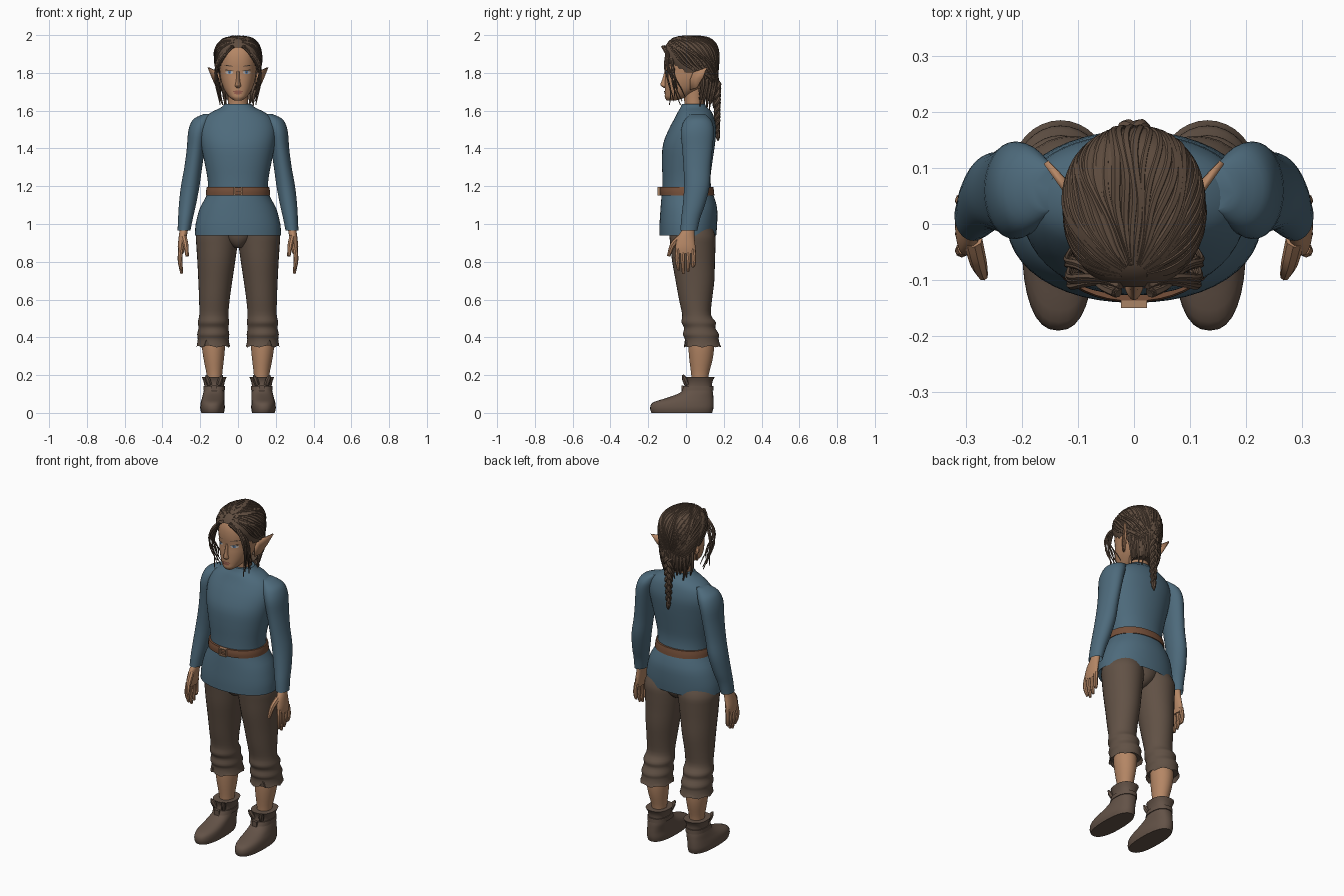
import bpy, bmesh, math, random
from mathutils import Vector
from mathutils.bvhtree import BVHTree

random.seed(4)
if "Cube" in bpy.data.objects:
    bpy.data.objects.remove(bpy.data.objects["Cube"])
parts = []


def material(name, r, g, b):
    m = bpy.data.materials.new(name)
    m.use_nodes = True
    m.diffuse_color = (r, g, b, 1)
    bsdf = next(n for n in m.node_tree.nodes if n.type == 'BSDF_PRINCIPLED')
    bsdf.inputs["Base Color"].default_value = (r, g, b, 1)
    return m


wool = material("blue wool", .075, .145, .2)
cloth = material("brown cloth", .12, .083, .06)
suede = material("boot suede", .125, .085, .063)
skin = material("warm skin", .46, .24, .13)
locks = material("brown hair", .115, .074, .05)
leather = material("belt leather", .18, .08, .042)
brass = material("dull brass", .4, .23, .13)
white = material("eye white", .5, .45, .42)
blue = material("eye blue", .1, .22, .42)
rose = material("lip rose", .3, .11, .075)


def make(name, bm, mat, mirror=False, fix=True):
    if fix:
        bmesh.ops.recalc_face_normals(bm, faces=bm.faces)
    me = bpy.data.meshes.new(name)
    bm.to_mesh(me)
    bm.free()
    me.materials.append(mat)
    ob = bpy.data.objects.new(name, me)
    bpy.context.scene.collection.objects.link(ob)
    if mirror:
        ob.modifiers.new("Mirror", 'MIRROR').use_mirror_merge = False
    parts.append(ob)
    return ob


def smooth(pts, k=3):
    """Points on a smooth curve through the given tuples."""
    out, last = [], len(pts) - 1
    for i in range(last):
        quad = zip(pts[max(i - 1, 0)], pts[i], pts[i + 1], pts[min(i + 2, last)])
        quad = list(quad)
        for j in range(k):
            t = j / k
            out.append([b + .5 * t * (c - a + t * (2*a - 5*b + 4*c - d + t * (3*b - a - 3*c + d)))
                        for a, b, c, d in quad])
    return out + [list(pts[last])]


def skin_rings(bm, rings):
    for lo, hi in zip(rings, rings[1:]):
        for i in range(len(lo)):
            bm.faces.new((lo[i - 1], lo[i], hi[i], hi[i - 1]))
    bm.faces.new(rings[0])
    bm.faces.new(rings[-1])


def loft(name, mat, rings, power=2.0, n=32, lip=0, mirror=False):
    """Stack of oval rings (z, centre x, half width, front y, back y), lowest first."""
    rows = smooth(rings)
    if lip:
        z, cx, rx, y0, y1 = rows[0]
        rows.insert(0, [z + lip, cx, rx * .9, y0 + .01, y1 - .01])
    bm, made = bmesh.new(), []
    for z, cx, rx, y0, y1 in rows:
        ring = []
        for i in range(n):
            a = math.tau * i / n
            c, s = math.cos(a), math.sin(a)
            x = math.copysign(abs(c) ** (2 / power), c)
            y = math.copysign(abs(s) ** (2 / power), s)
            ring.append(bm.verts.new((cx + rx * x, (y0 + y1) / 2 + (y1 - y0) / 2 * y, z)))
        made.append(ring)
    skin_rings(bm, made)
    return make(name, bm, mat, mirror)


def tubes(name, mat, strands, n=7, mirror=False):
    """Round strands through points (x, y, z, radius)."""
    bm = bmesh.new()
    for strand in strands:
        pts = smooth(strand)
        pos = [Vector(p[:3]) for p in pts]
        side, made = None, []
        for i, p in enumerate(pos):
            t = (pos[min(i + 1, len(pos) - 1)] - pos[max(i - 1, 0)]).normalized()
            side = t.orthogonal() if side is None else side - t * side.dot(t)
            side.normalize()
            up = t.cross(side)
            made.append([bm.verts.new(p + pts[i][3] * (side * math.cos(a) + up * math.sin(a)))
                         for a in (math.tau * j / n for j in range(n))])
        skin_rings(bm, made)
    return make(name, mat=mat, bm=bm, mirror=mirror)


def box(name, mat, centre, size, mirror=False):
    bm = bmesh.new()
    bmesh.ops.create_cube(bm, size=1)
    for v in bm.verts:
        v.co = Vector(centre) + Vector(a * b for a, b in zip(v.co, size))
    return make(name, bm, mat, mirror)


def tree(ob):
    return BVHTree.FromPolygons([v.co for v in ob.data.vertices],
                                [p.vertices[:] for p in ob.data.polygons])


# Tunic, sleeves, belt
loft("tunic", wool, [
    (.94, 0, .228, -.14, .16), (1, 0, .224, -.14, .165), (1.08, 0, .203, -.135, .165),
    (1.14, 0, .172, -.13, .15), (1.18, 0, .158, -.125, .135), (1.25, 0, .163, -.125, .13),
    (1.33, 0, .178, -.127, .14), (1.42, 0, .195, -.122, .153), (1.5, 0, .202, -.092, .16),
    (1.56, 0, .18, -.06, .15), (1.595, 0, .135, -.042, .135), (1.615, 0, .093, -.03, .115),
    (1.635, 0, .07, -.022, .1)], power=2.15, n=48, lip=.03)
loft("sleeve", wool, [
    (.965, .286, .034, -.03, .06), (1.03, .278, .039, -.025, .075), (1.1, .268, .045, -.017, .1),
    (1.2, .253, .049, -.01, .125), (1.3, .237, .047, -.013, .13), (1.4, .223, .048, -.02, .14),
    (1.48, .212, .053, -.027, .147), (1.53, .198, .054, -.018, .142), (1.56, .182, .048, 0, .125),
    (1.583, .15, .03, .025, .1)], lip=.03, mirror=True)
loft("belt", leather, [(1.152, 0, .17, -.138, .15), (1.175, 0, .169, -.14, .148),
                       (1.196, 0, .165, -.137, .144)], power=2.15, n=48)
for s in (-1, 1):
    box("buckle_side", brass, (s * .02, -.143, 1.174), (.006, .014, .044))
    box("buckle_bar", brass, (0, -.143, 1.174 + s * .02), (.044, .014, .006))
box("buckle_prong", brass, (.005, -.143, 1.174), (.03, .01, .004))

# Trousers with ragged cuffs
leg = loft("trouser_leg", cloth, [
    (.345, .131, .089, -.012, .185), (.39, .131, .082, -.006, .173), (.415, .131, .085, -.016, .175),
    (.45, .13, .079, -.01, .155), (.48, .13, .083, -.024, .158), (.52, .128, .077, -.02, .132),
    (.6, .125, .081, -.037, .138), (.7, .12, .09, -.055, .15), (.8, .115, .1, -.073, .153),
    (.88, .112, .108, -.082, .156), (.94, .11, .112, -.088, .155), (1, .1, .1, -.09, .13)],
    lip=.03, mirror=True)
for v in leg.data.vertices:
    if v.co.z < .35:
        a = math.atan2(v.co.y - .086, v.co.x - .131)
        v.co.z += .01 * abs(math.sin(3.5 * a))
        if v.co.y < .08 and abs(v.co.x - .17) < .009:
            v.co.z += .035
loft("trouser_seat", cloth, [(.872, 0, .02, -.04, .07), (.89, 0, .05, -.062, .11),
                             (.93, 0, .1, -.082, .135), (1, 0, .15, -.09, .14)])

# Shins, boots
loft("shin", skin, [(.13, .125, .038, .03, .115), (.2, .125, .041, .028, .12),
                    (.28, .128, .053, .018, .14), (.35, .13, .061, .013, .148),
                    (.43, .13, .06, .015, .14)], mirror=True)
loft("boot", suede, [
    (0, .134, .06, -.183, .138), (.025, .135, .065, -.19, .145), (.055, .134, .063, -.175, .146),
    (.08, .131, .059, -.1, .145), (.105, .128, .056, -.035, .143), (.135, .126, .052, -.005, .138),
    (.165, .126, .056, 0, .14), (.19, .126, .066, -.008, .152)], power=2.4, mirror=True)
loft("boot_strap", suede, [(.118, .126, .058, -.022, .146), (.142, .126, .057, -.012, .145)],
     power=2.4, mirror=True)
box("boot_buckle", suede, (.126, -.018, .13), (.03, .012, .03), mirror=True)
tubes("boot_flap", suede, [[(.126 + s * .025, .005, .15, .014), (.126 + s * .035, -.008, .18, .014),
                            (.126 + s * .042, -.016, .2, .005)] for s in (-1, 1)], mirror=True)

# Hands
loft("palm", skin, [(.845, .302, .014, -.055, .052), (.88, .3, .019, -.056, .05),
                    (.93, .293, .021, -.045, .045), (.97, .287, .022, -.02, .045),
                    (1, .285, .022, -.012, .045)], n=20, mirror=True)
fingers = []
for i, tip in enumerate((.775, .748, .737, .755)):
    y = .038 - i * .027
    fingers.append([(.302, y, .87, .013), (.307, y * 1.1, .82, .0125),
                    (.304, y, .782, .011), (.298, y * .9, tip, .007)])
fingers.append([(.287, -.03, .93, .017), (.277, -.07, .89, .015), (.269, -.092, .83, .009)])
tubes("fingers", skin, fingers, n=8, mirror=True)

# Neck, head, nose, ears
loft("neck", skin, [(1.58, 0, .06, -.01, .1), (1.64, 0, .053, -.008, .092),
                    (1.72, 0, .055, -.02, .1)])
head = loft("head", skin, [
    (1.655, 0, .022, -.103, -.05), (1.67, 0, .044, -.112, 0), (1.69, 0, .06, -.112, .04),
    (1.72, 0, .077, -.112, .09), (1.76, 0, .09, -.111, .13), (1.8, 0, .096, -.108, .145),
    (1.85, 0, .1, -.112, .155), (1.9, 0, .098, -.107, .15), (1.94, 0, .083, -.088, .13),
    (1.97, 0, .05, -.05, .1)], power=2.35, n=40)
loft("nose", skin, [(1.72, 0, .009, -.116, -.08), (1.73, 0, .017, -.13, -.08),
                    (1.74, 0, .014, -.136, -.08), (1.765, 0, .01, -.126, -.08),
                    (1.81, 0, .009, -.113, -.08)], n=16)
bm = bmesh.new()
rim = [bm.verts.new(p) for p in ((.088, .025, 1.71), (.094, .022, 1.765), (.102, .04, 1.805),
                                 (.153, .113, 1.83), (.132, .092, 1.775), (.108, .06, 1.72))]
dip = bm.verts.new((.098, .055, 1.77))
for i in range(len(rim)):
    bm.faces.new((rim[i - 1], rim[i], dip))
make("ear", bm, skin, True).modifiers.new("Thickness", 'SOLIDIFY').thickness = .01

# Painted face plates laid on the head surface
face = tree(head)


def plate(name, mat, x, z, w, h, lift, tilt=0, mirror=True):
    bm = bmesh.new()

    def on_face(u, v):
        hit = face.ray_cast(Vector((x + u, -1, z + v + tilt * u)), Vector((0, 1, 0)))[0]
        return bm.verts.new(hit - Vector((0, lift, 0)))
    mid = on_face(0, 0)
    ring = [on_face(w * math.cos(a), h * math.sin(a)) for a in (math.tau * i / 18 for i in range(18))]
    for i in range(len(ring)):
        bm.faces.new((mid, ring[i - 1], ring[i]))
    make(name, bm, mat, mirror, fix=False)


plate("eye", white, .046, 1.803, .021, .009, .002)
plate("iris", blue, .045, 1.803, .009, .0085, .004)
plate("pupil", locks, .045, 1.803, .004, .004, .0055)
plate("upper_lash", locks, .047, 1.813, .023, .003, .005, .1)
plate("eyebrow", locks, .05, 1.838, .025, .003, .003, .15)
plate("upper_lip", rose, 0, 1.701, .028, .005, .004, mirror=False)
plate("lower_lip", rose, 0, 1.692, .022, .006, .005, mirror=False)

# Hair cap, opened around the face and ears
cap = loft("hair_cap", locks, [
    (1.66, 0, .065, .03, .13), (1.7, 0, .082, 0, .152), (1.76, 0, .103, -.03, .165),
    (1.82, 0, .117, -.08, .17), (1.87, 0, .124, -.113, .173), (1.92, 0, .121, -.117, .17),
    (1.96, 0, .102, -.098, .152), (1.983, 0, .072, -.07, .12), (1.993, 0, .03, -.03, .07)],
    power=2.15, n=64)
shell = tree(cap)
bm = bmesh.new()
bm.from_mesh(cap.data)
gone = []
for f in bm.faces:
    c = f.calc_center_median()
    if (c.y < .03 and c.z < 1.94 - 12 * c.x ** 2) or (c.y < .07 and c.z < 1.8):
        gone.append(f)
bmesh.ops.delete(bm, geom=gone, context='FACES')
bm.to_mesh(cap.data)
bm.free()

# Combed strands from the parting to the nape
core = Vector((0, .03, 1.86))
front, top, side = Vector((0, -.75, .66)), Vector((0, .66, .75)), Vector((1, 0, 0))
strands = []
for i in range(36):
    phi = math.radians(-105 + 6 * i)
    thick, strand = random.uniform(.006, .0095), []
    for j in range(13):
        th = math.radians(8 + 13 * j)
        sway = phi + .05 * math.sin(j * .9 + i)
        d = front * math.cos(th) + (top * math.cos(sway) + side * math.sin(sway)) * math.sin(th)
        p = shell.ray_cast(core, d)[0] - d * .003
        strand.append((*p, thick * (.6 + .4 * math.sin(th))))
    strands.append(strand)
tubes("combed_hair", locks, strands, n=6)

# Wavy locks framing the face
framing = []
for i in range(7):
    w, lock = random.uniform(0, 6), []
    for j in range(9):
        t = j / 8
        x = .03 + .085 * math.sin(min(1, t * 1.7) * 1.57) - .022 * max(0, t - .6) * 2
        y = -.115 + .012 * i * t + .03 * t
        lock.append((x + .007 * math.sin(7 * t + w), y + .009 * math.cos(9 * t + w),
                     1.94 - (.31 - .02 * (i % 4)) * t ** 1.2, .0075 * (1.1 - t * .8)))
    framing.append(lock)
tubes("framing_locks", locks, framing, n=6, mirror=True)

# Loose strands over the nape
nape = []
for i in range(15):
    u = -1 + i / 7
    x, y, end = .1 * u, .16 - .075 * u * u, random.uniform(1.6, 1.67)
    nape.append([(x, y, 1.8, .01), (x * 1.03, y + .005, 1.74, .011),
                 (x * .9 + random.uniform(-.01, .01), y - .005, 1.68, .009),
                 (x * .8, y - .012, end, .003)])
tubes("nape_strands", locks, nape, n=6)

# Braid
braid = []
for k in range(3):
    plait = []
    for j in range(25):
        t = j / 24
        a = t * 15 + k * math.tau / 3
        plait.append((.017 * (1 - .5 * t) * math.sin(a), .165 + .008 * math.sin(2 * a),
                      1.75 - .27 * t, .015 * (1 - .5 * t)))
    braid.append(plait)
braid.append([(0, .165, 1.49, .012), (0, .168, 1.465, .013), (0, .17, 1.44, .003)])
tubes("braid", locks, braid, n=8)

# Soft shading with crisp edges
bpy.ops.object.select_all(action='DESELECT')
for ob in parts:
    ob.select_set(True)
bpy.context.view_layer.objects.active = parts[0]
bpy.ops.object.shade_smooth_by_angle(angle=math.radians(40))
